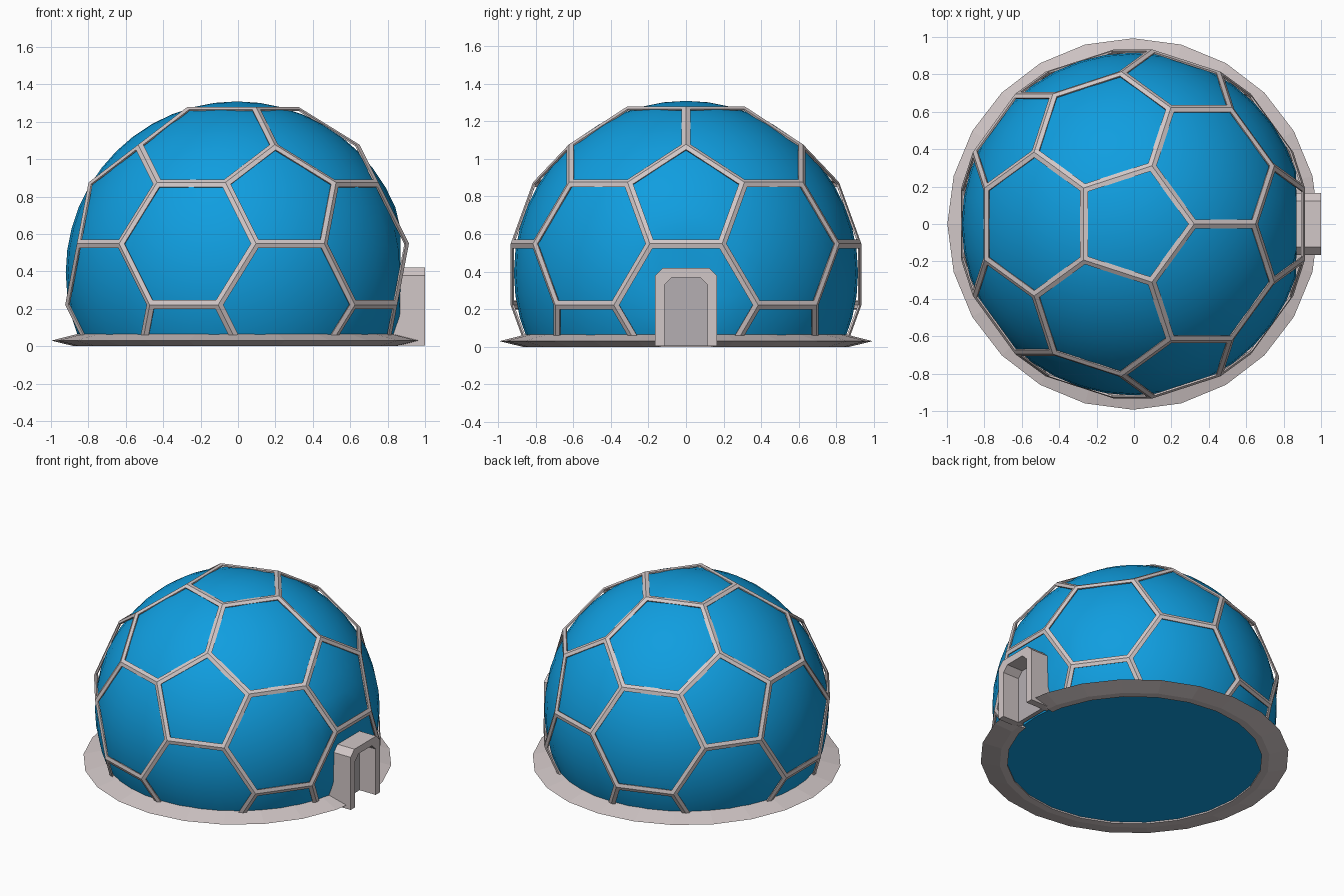
import bpy, bmesh, math
from mathutils import Vector

if "Cube" in bpy.data.objects:
    bpy.data.objects.remove(bpy.data.objects["Cube"])

CX = -0.005   # shared dome axis


def material(name, rgb):
    m = bpy.data.materials.new(name)
    m.diffuse_color = (*rgb, 1)
    m.use_nodes = True
    m.node_tree.nodes["Principled BSDF"].inputs["Base Color"].default_value = m.diffuse_color
    return m


BLUE = material("dome blue", (0.005, 0.34, 0.74))
PALE = material("frame pale grey", (0.64, 0.57, 0.57))
GREY = material("door grey", (0.46, 0.43, 0.45))


def finish(bm, name, mat, smooth=False):
    bmesh.ops.recalc_face_normals(bm, faces=bm.faces)
    me = bpy.data.meshes.new(name)
    bm.to_mesh(me)
    bm.free()
    me.materials.append(mat)
    ob = bpy.data.objects.new(name, me)
    bpy.context.collection.objects.link(ob)
    if smooth:
        bpy.ops.object.select_all(action='DESELECT')
        ob.select_set(True)
        bpy.context.view_layer.objects.active = ob
        bpy.ops.object.shade_smooth_by_angle(angle=math.radians(40))
    return ob


def cut_below(bm, z):
    geom = bm.verts[:] + bm.edges[:] + bm.faces[:]
    return bmesh.ops.bisect_plane(bm, geom=geom, plane_co=(0, 0, z),
                                  plane_no=(0, 0, 1), clear_inner=True)


# Dome shell: sphere cut off at the floor and flattened behind the door
bm = bmesh.new()
bmesh.ops.create_uvsphere(bm, u_segments=40, v_segments=24, radius=0.916)
bmesh.ops.translate(bm, verts=bm.verts, vec=(CX, 0, 0.393))
cut = cut_below(bm, 0.012)
rim = [e for e in cut["geom_cut"] if isinstance(e, bmesh.types.BMEdge)]
bmesh.ops.edgeloop_fill(bm, edges=rim)
for v in bm.verts:
    v.co.x = min(v.co.x, 0.868)
finish(bm, "dome_shell", BLUE, smooth=True)

# Lattice frame: truncated icosahedron, each face inset and opened
ico = [Vector((0, 0, 1)), Vector((0, 0, -1))]
s5 = math.sqrt(5)
for i in range(5):
    for sign, off in ((1, 0), (-1, 36)):
        a = math.radians(72 * i + off)
        ico.append(Vector((2 * math.cos(a), 2 * math.sin(a), sign)) / s5)
bm = bmesh.new()
for p in ico:
    for q in ico:
        if 0.1 < (p - q).length < 1.2:
            v = p * 2 / 3 + q / 3
            bm.verts.new(v.normalized() * 0.953 + Vector((CX, 0, 0.385)))
bmesh.ops.convex_hull(bm, input=bm.verts[:])
bmesh.ops.dissolve_limit(bm, angle_limit=0.02, verts=bm.verts[:], edges=bm.edges[:])
panels = bm.faces[:]
bmesh.ops.inset_individual(bm, faces=panels, thickness=0.025, use_even_offset=True)
bmesh.ops.delete(bm, geom=panels, context='FACES')
cut_below(bm, 0.06)
frame = finish(bm, "lattice_frame", PALE)
sol = frame.modifiers.new("thickness", 'SOLIDIFY')
sol.thickness = 0.01
sol.offset = -1

# Base ring: 24-sided wedge section, left open at the doorway
profile = [(0.835, 0.07), (0.993, 0.03), (0.87, 0.0), (0.82, 0.0)]
angles = [9.6] + list(range(15, 360, 15)) + [350.4]
bm = bmesh.new()
rows = []
for d in angles:
    k = math.cos(math.radians(7.5)) / math.cos(math.radians(d % 15 - 7.5))
    a = math.radians(d)
    rows.append([bm.verts.new((CX + r * k * math.cos(a), r * k * math.sin(a), z))
                 for r, z in profile])
for r0, r1 in zip(rows, rows[1:]):
    for i in range(4):
        j = (i + 1) % 4
        bm.faces.new((r0[i], r0[j], r1[j], r1[i]))
bm.faces.new(rows[0])
bm.faces.new(rows[-1])
finish(bm, "base_ring", PALE)


# Doorway: chamfered arch and a panel set back inside it
def arch(w, h, c, z0=0.005):
    half = [(w, z0), (w, h - c), (w - c, h)]
    return half + [(-y, z) for y, z in reversed(half)]


outer, inner = arch(0.165, 0.42, 0.042), arch(0.115, 0.37, 0.04)
bm = bmesh.new()
loops = [[bm.verts.new((x, y, z)) for y, z in pts]
         for x, pts in ((1.0, outer), (1.0, inner), (0.83, inner), (0.83, outer))]
for n in range(4):
    A, B = loops[n], loops[(n + 1) % 4]
    for i in range(5):
        bm.faces.new((A[i], A[i + 1], B[i + 1], B[i]))
for end in (0, 5):
    bm.faces.new([loop[end] for loop in loops])
finish(bm, "door_arch", PALE)

bm = bmesh.new()
face = bm.faces.new([bm.verts.new((0.875, y, z)) for y, z in inner])
ext = bmesh.ops.extrude_face_region(bm, geom=[face])
bmesh.ops.translate(bm, vec=(-0.03, 0, 0),
                    verts=[v for v in ext["geom"] if isinstance(v, bmesh.types.BMVert)])
finish(bm, "door_panel", GREY)
